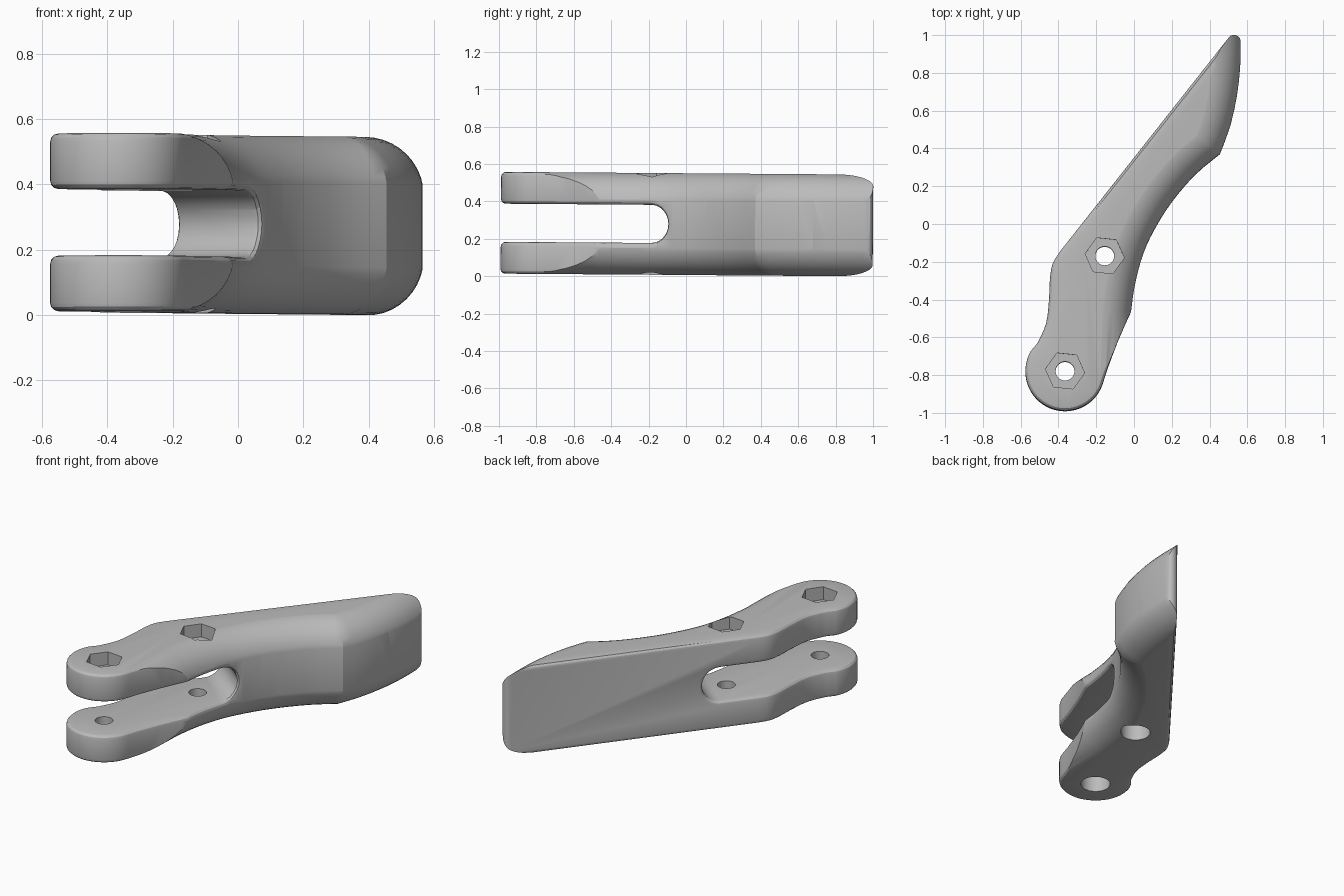
import bpy, bmesh
from math import sin, cos, pi, radians, sqrt
from mathutils import Vector, Matrix

cube = bpy.data.objects.get("Cube")
if cube:
    bpy.data.objects.remove(cube)

HALF = 0.272           # half thickness
MID = 0.28             # height of the middle plane
PIVOTS = [(-0.365, -0.78), (-0.155, -0.17)]

grey = bpy.data.materials.new("plain_grey")
grey.use_nodes = True
grey.diffuse_color = (0.5, 0.5, 0.5, 1)
grey.node_tree.nodes["Principled BSDF"].inputs["Base Color"].default_value = (0.5, 0.5, 0.5, 1)


def smooth(points, n):
    """Smooth curve through the points, n steps per span."""
    p = [Vector(q) for q in points]
    p = [p[0]] + p + [p[-1]]
    out = []
    for a, b, c, d in zip(p, p[1:], p[2:], p[3:]):
        for i in range(n):
            t = i / n
            out.append(0.5 * (2 * b + (c - a) * t + (2 * a - 5 * b + 4 * c - d) * t * t
                              + (3 * b - a - 3 * c + d) * t ** 3))
    return out + [p[-1]]


def arc(centre, r, start, end, n):
    angles = [radians(start + (end - start) * i / n) for i in range(n + 1)]
    return [Vector((centre[0] + r * cos(a), centre[1] + r * sin(a))) for a in angles]


def loft(name, rings):
    """Solid through closed rings of equal length."""
    bm = bmesh.new()
    loops = [[bm.verts.new(v) for v in ring] for ring in rings]
    n = len(loops[0])
    for low, high in zip(loops, loops[1:]):
        for i in range(n):
            j = (i + 1) % n
            bm.faces.new((low[i], low[j], high[j], high[i]))
    bm.faces.new(loops[0][::-1])
    bm.faces.new(loops[-1])
    bmesh.ops.recalc_face_normals(bm, faces=bm.faces)
    mesh = bpy.data.meshes.new(name)
    bm.to_mesh(mesh)
    bm.free()
    mesh.materials.append(grey)
    ob = bpy.data.objects.new(name, mesh)
    bpy.context.collection.objects.link(ob)
    return ob


def prism(name, outline, low, high):
    return loft(name, [[(p[0], p[1], z) for p in outline] for z in (low, high)])


def apply(ob, mod):
    bpy.context.view_layer.objects.active = ob
    bpy.ops.object.modifier_apply(modifier=mod.name)


def cut(ob, tool, operation="DIFFERENCE"):
    tool.hide_render = True
    mod = ob.modifiers.new("cut", "BOOLEAN")
    mod.operation, mod.solver, mod.object = operation, "EXACT", tool
    apply(ob, mod)
    bpy.data.objects.remove(tool)


# Grip side of the outline: hollow finger curve, then the bulging tip
hollow = smooth([(-0.016, -0.466), (0.005, -0.32), (0.048, -0.16), (0.11, -0.026),
                 (0.2, 0.116), (0.323, 0.26), (0.455, 0.37)], 3)
bulge = smooth([(0.455, 0.37), (0.51, 0.52), (0.545, 0.68), (0.562, 0.83), (0.565, 0.95)], 2)
grip = hollow + bulge[1:]

# Lever body in plan: pivot lobe, fork flank, grip, tip, straight back, waist
outline = (arc(PIVOTS[0], 0.21, 150, 345, 32)
           + smooth([(-0.14, -0.765), (-0.085, -0.62), (-0.03, -0.495)], 2)
           + grip + arc((0.53, 0.965), 0.035, 10, 142, 6)
           + smooth([(-0.39, -0.145), (-0.43, -0.21), (-0.445, -0.29), (-0.45, -0.4),
                     (-0.466, -0.53), (-0.513, -0.635)], 3))
lever = prism("lever_body", outline, -HALF, HALF)

# Fork slot with a full round end, square to the straight back
along = Vector((0.633, 0.775, 0)).normalized()
across = Vector((along.y, -along.x, 0))
slot_end, slot_r = -0.037, 0.102
profile = ([Vector((-2.5, -slot_r))] + arc((slot_end - slot_r, 0), slot_r, -90, 90, 14)
           + [Vector((-2.5, slot_r))])
cut(lever, loft("slot_cutter", [[along * p.x + across * s + Vector((0, 0, p.y)) for p in profile]
                                for s in (-1.5, 1.5)]))

# Small rounding on all rims
bevel = lever.modifiers.new("rim", "BEVEL")
bevel.width, bevel.segments = 0.025, 3
bevel.limit_method, bevel.angle_limit = "ANGLE", radians(50)
bevel.use_clamp_overlap = False
apply(lever, bevel)

# Large rounding along the grip side, made by a full-round envelope
edge = [Vector((-0.03, -1.4)), Vector((-0.026, -0.8))] + grip + [Vector((0.565, 1.4))]


def inset(points, d):
    out = []
    for i, p in enumerate(points):
        a = (p - points[max(i - 1, 0)]).normalized()
        b = (points[min(i + 1, len(points) - 1)] - p).normalized()
        a, b = (a if a.length else b), (b if b.length else a)
        m = (a + b).normalized()
        out.append(p + Vector((-m.y, m.x)) * d / m.dot(b))
    return out


R, top = 0.18, HALF + 0.002
steps = [i * pi / 20 for i in range(11)]
levels = [(R * (1 - cos(a)) - 0.004, top - R + R * sin(a)) for a in steps]
levels = [(d, -z) for d, z in levels[::-1]] + levels
rings = []
for d, z in levels:
    ring = inset(edge, d) + [Vector((-1.5, 1.4)), Vector((-1.5, -1.4))]
    rings.append([(p.x, p.y, z) for p in ring])
cut(lever, loft("round_envelope", rings), "INTERSECT")

# Pivot bores: through hole, hexagonal nut pocket above, round bolt seat below
for c in PIVOTS:
    cut(lever, prism("bore_cutter", arc(c, 0.05, 0, 350, 35), -1, 1))
    cut(lever, prism("nut_cutter", arc(c, 0.104, -6, 294, 5), HALF - 0.08, 1))
    cut(lever, prism("seat_cutter", arc(c, 0.085, 0, 350, 35), -1, 0.1 - HALF))

# Slight tilt, then set on the ground
lever.data.transform(Matrix.Translation((0, 0, MID)) @ Matrix.Rotation(-0.0075, 4, "X"))
low = min(v.co.z for v in lever.data.vertices)
lever.data.transform(Matrix.Translation((0, 0, -low)))

bpy.ops.object.select_all(action="DESELECT")
lever.select_set(True)
bpy.context.view_layer.objects.active = lever
bpy.ops.object.shade_smooth_by_angle(angle=radians(28))
